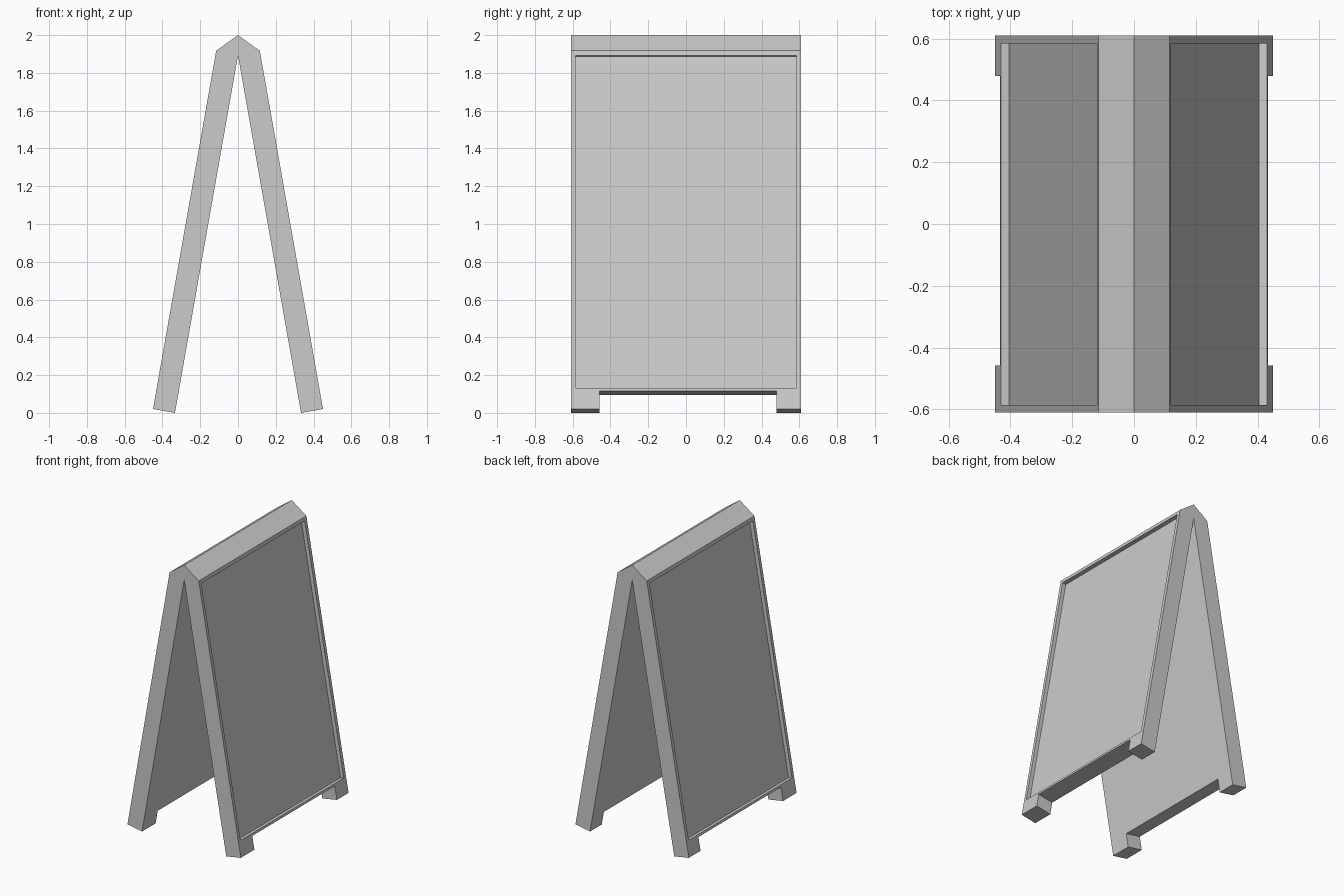
import bpy, bmesh, math

if "Cube" in bpy.data.objects:
    bpy.data.objects.remove(bpy.data.objects["Cube"])

TILT = math.radians(10)
THICK = 0.118
HALF_WIDTH = 0.61
FOOT = (0.45, THICK * math.sin(TILT))   # outer bottom corner of the right leaf


def leaf(s, d):
    """Point s up the right leaf from its foot, d inward from its outer face."""
    return (FOOT[0] - s * math.sin(TILT) - d * math.cos(TILT),
            FOOT[1] + s * math.cos(TILT) - d * math.sin(TILT))


def prism(name, profile, y0, y1):
    """Extrude an xz profile along y."""
    bm = bmesh.new()
    face = bm.faces.new([bm.verts.new((x, y0, z)) for x, z in profile])
    ext = bmesh.ops.extrude_face_region(bm, geom=[face])
    verts = [v for v in ext["geom"] if isinstance(v, bmesh.types.BMVert)]
    bmesh.ops.translate(bm, vec=(0, y1 - y0, 0), verts=verts)
    bmesh.ops.recalc_face_normals(bm, faces=bm.faces)
    mesh = bpy.data.meshes.new(name)
    bm.to_mesh(mesh)
    bm.free()
    obj = bpy.data.objects.new(name, mesh)
    bpy.context.collection.objects.link(obj)
    return obj


def cut(target, name, s0, s1, d0, d1, y0, y1, side):
    """Cut a box, given in leaf coordinates, from one side of the target."""
    pts = [leaf(s0, d0), leaf(s1, d0), leaf(s1, d1), leaf(s0, d1)]
    cutter = prism(name, [(side * x, z) for x, z in pts], y0, y1)
    cutter.hide_render = True
    mod = target.modifiers.new(name, 'BOOLEAN')
    mod.operation = 'DIFFERENCE'
    mod.solver = 'EXACT'
    mod.object = cutter
    bpy.context.view_layer.objects.active = target
    bpy.ops.object.modifier_apply(modifier=name)
    bpy.data.objects.remove(cutter)


# Folding board: two leaning leaves joined under a peaked top
inner_top = (0, leaf((leaf(0, THICK)[0]) / math.sin(TILT), THICK)[1])
right = [leaf(1.926, 0), leaf(0, 0), leaf(0, THICK)]
left = [(-x, z) for x, z in reversed(right)]
board = prism("sandwich_board", [(0, 2.0)] + right + [inner_top] + left,
              -HALF_WIDTH, HALF_WIDTH)

# Gap between the feet and sunken writing panel on each leaf
for side in (1, -1):
    cut(board, "foot_gap", -0.05, 0.096, -0.05, THICK + 0.05, -0.457, 0.478, side)
    cut(board, "panel_recess", 0.113, 1.9, -0.05, 0.027, -0.586, 0.584, side)
